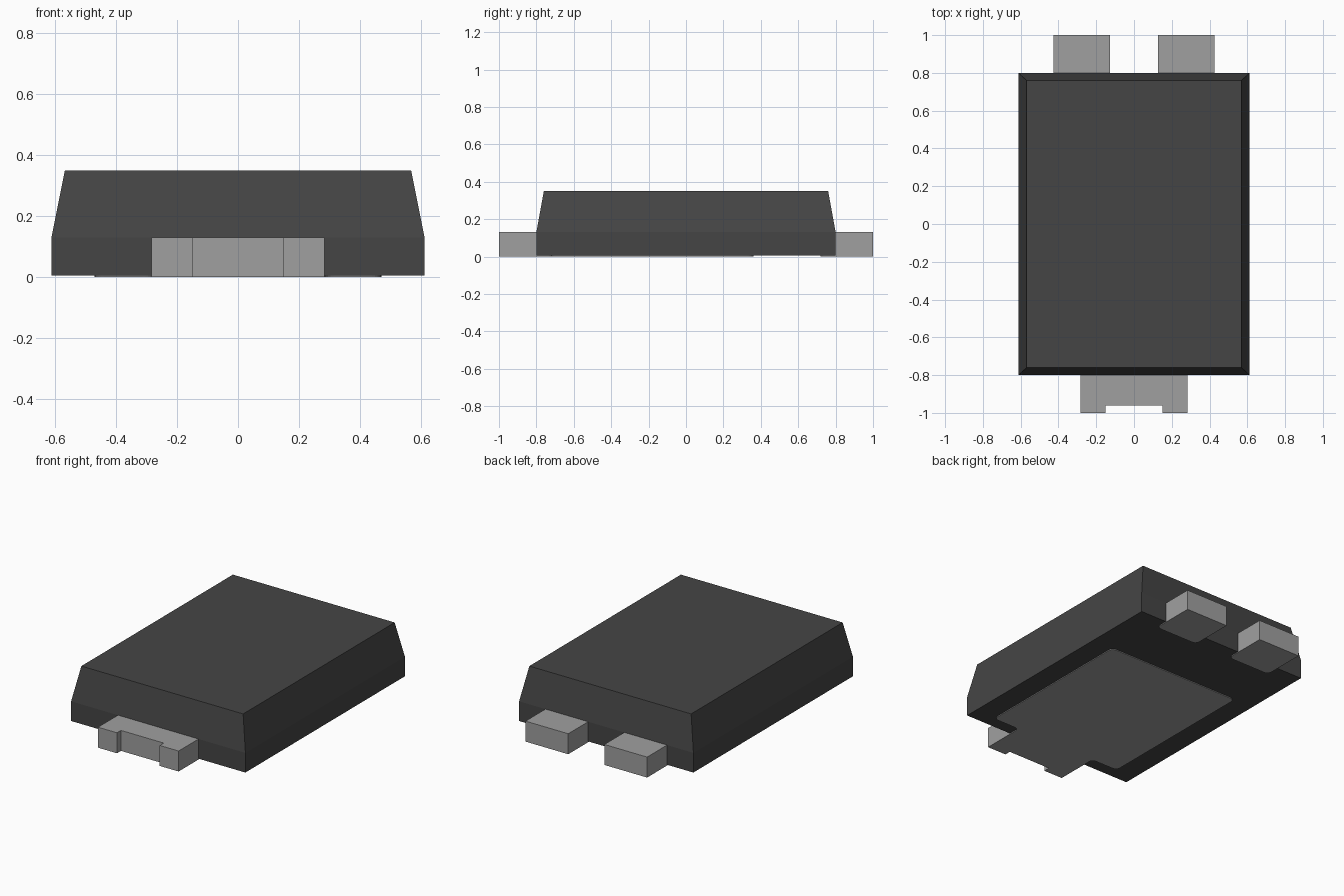
import bpy, bmesh, math
from mathutils import Vector

cube = bpy.data.objects.get("Cube")
if cube:
    bpy.data.objects.remove(cube, do_unlink=True)


def material(name, value):
    m = bpy.data.materials.new(name)
    m.use_nodes = True
    col = (value, value, value, 1)
    m.diffuse_color = col
    bsdf = next(n for n in m.node_tree.nodes if n.type == 'BSDF_PRINCIPLED')
    bsdf.inputs["Base Color"].default_value = col
    bsdf.inputs["Roughness"].default_value = 0.6
    return m


PLASTIC = material("charcoal plastic", 0.06)
METAL = material("grey metal", 0.35)


def finish(bm, name, mat):
    bmesh.ops.recalc_face_normals(bm, faces=bm.faces)
    me = bpy.data.meshes.new(name)
    bm.to_mesh(me)
    bm.free()
    me.materials.append(mat)
    ob = bpy.data.objects.new(name, me)
    bpy.context.collection.objects.link(ob)
    return ob


def rounded(corners, steps=5):
    """Outline of right-angled corners (x, y, radius), with the arcs filled in."""
    pts = []
    for i, (x, y, r) in enumerate(corners):
        p = Vector((x, y))
        if r == 0:
            pts.append(p)
            continue
        u = (Vector(corners[i - 1][:2]) - p).normalized()
        v = (Vector(corners[(i + 1) % len(corners)][:2]) - p).normalized()
        c = p + r * (u + v)
        for k in range(steps + 1):
            t = math.pi / 2 * k / steps
            pts.append(c - r * (v * math.cos(t) + u * math.sin(t)))
    return pts


def plate(name, corners, height):
    """Metal part: an outline on the ground, extruded upward."""
    bm = bmesh.new()
    face = bm.faces.new([bm.verts.new((p.x, p.y, 0)) for p in rounded(corners)])
    ext = bmesh.ops.extrude_face_region(bm, geom=[face])["geom"]
    top = [g for g in ext if isinstance(g, bmesh.types.BMVert)]
    bmesh.ops.translate(bm, verts=top, vec=(0, 0, height))
    return finish(bm, name, METAL)


# Moulded body: straight lower band, tapered upper part, raised a hair off the metal
bm = bmesh.new()
rings = []
for hx, hy, z in [(0.612, 0.80, 0.005), (0.612, 0.80, 0.13), (0.568, 0.76, 0.35)]:
    rings.append([bm.verts.new((sx * hx, sy * hy, z))
                  for sx, sy in [(-1, -1), (1, -1), (1, 1), (-1, 1)]])
bm.faces.new(rings[0][::-1])
bm.faces.new(rings[-1])
for a, b in zip(rings, rings[1:]):
    for i in range(4):
        j = (i + 1) % 4
        bm.faces.new((a[i], a[j], b[j], b[i]))
finish(bm, "body", PLASTIC)

# Heat pad under the body, with its notched tab at the front
half = [(0.15, -0.96, 0), (0.15, -1.0, 0), (0.283, -1.0, 0),
        (0.283, -0.72, 0.03), (0.47, -0.72, 0.03), (0.47, 0.36, 0.03)]
plate("heat_pad_and_tab", half + [(-x, y, r) for x, y, r in reversed(half)], 0.13)

# Two terminals at the back, rounded where they run under the body
for side, x in (("left", 0.277), ("right", -0.277)):
    w = 0.15
    plate(side + "_terminal", [(x - w, 0.72, 0.03), (x + w, 0.72, 0.03),
                               (x + w, 1.0, 0), (x - w, 1.0, 0)], 0.13)
